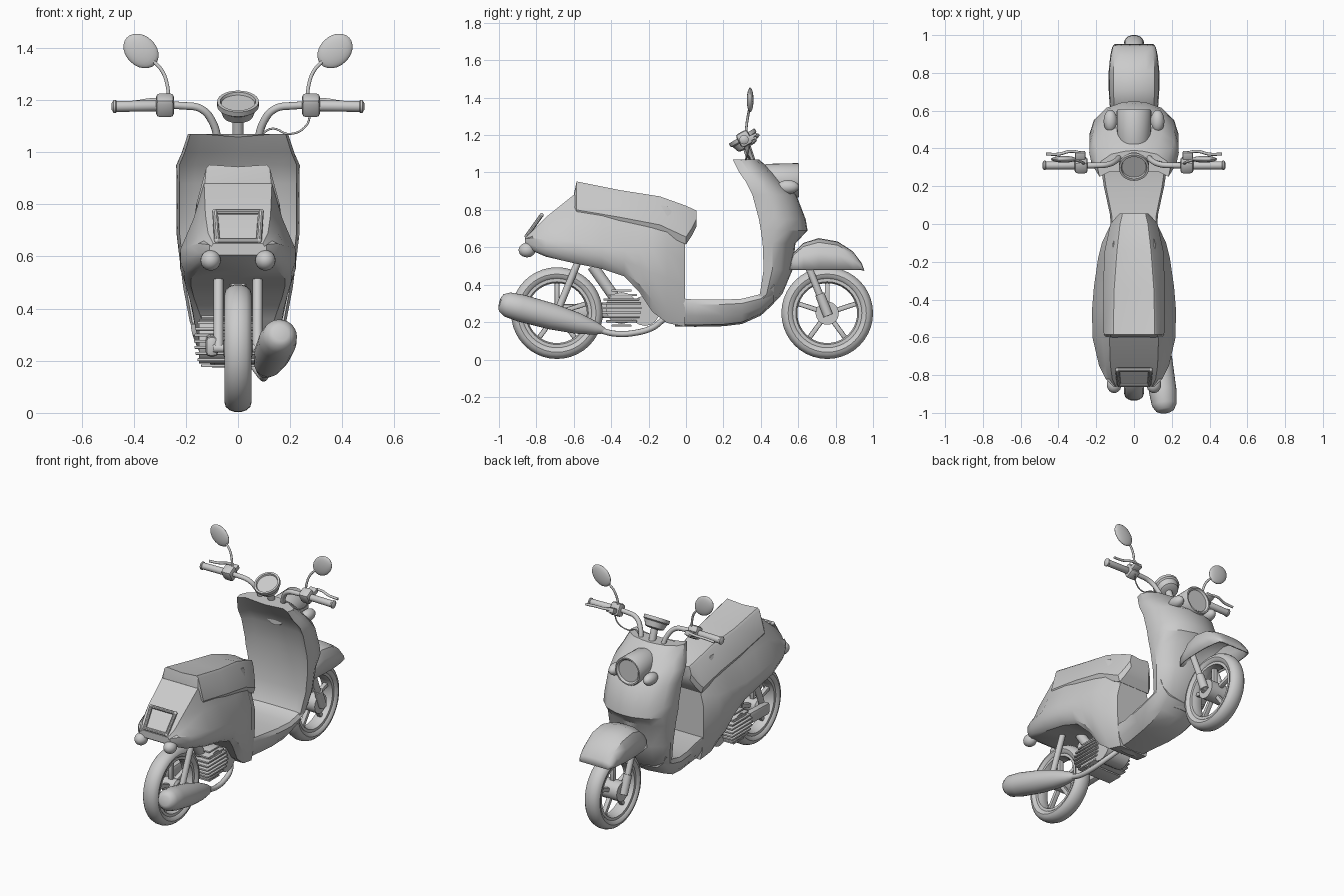
import bpy, bmesh, math
from mathutils import Vector, Matrix

if "Cube" in bpy.data.objects:
    bpy.data.objects.remove(bpy.data.objects["Cube"])

SIDES = (('left', -1), ('right', 1))


def finish(name, bm, angle=35):
    bmesh.ops.remove_doubles(bm, verts=bm.verts, dist=0.0005)
    bmesh.ops.recalc_face_normals(bm, faces=bm.faces)
    me = bpy.data.meshes.new(name)
    bm.to_mesh(me)
    bm.free()
    ob = bpy.data.objects.new(name, me)
    bpy.context.collection.objects.link(ob)
    bpy.ops.object.select_all(action='DESELECT')
    ob.select_set(True)
    bpy.context.view_layer.objects.active = ob
    bpy.ops.object.shade_smooth_by_angle(angle=math.radians(angle))
    return ob


def skin(name, rings, caps=True, loop=False, closed=True, angle=35):
    """Bridge consecutive rings of points."""
    bm = bmesh.new()
    vr = [[bm.verts.new(p) for p in r] for r in rings]
    n = len(vr[0])
    for a, b in zip(vr, vr[1:] + ([vr[0]] if loop else [])):
        for i in range(n if closed else n - 1):
            j = (i + 1) % n
            bm.faces.new((a[i], a[j], b[j], b[i]))
    if caps and not loop:
        bm.faces.new(vr[0])
        bm.faces.new(vr[-1])
    return finish(name, bm, angle)


def mirror_ring(half):
    return half + [(-x, y, z) for x, y, z in reversed(half) if x > 0]


def lathe(name, p0, p1, prof, n=28, loop=False):
    """Turn (distance fraction, radius) pairs about the axis p0-p1."""
    p0, p1 = Vector(p0), Vector(p1)
    q = (p1 - p0).to_track_quat('Z', 'Y')
    rings = [[p0.lerp(p1, t) + q @ Vector((r * math.cos(k * math.tau / n), r * math.sin(k * math.tau / n), 0))
              for k in range(n)] for t, r in prof]
    return skin(name, rings, loop=loop)


def rod(name, p0, p1, r, n=16):
    return lathe(name, p0, p1, [(0, r), (1, r)], n)


def tube(name, pts, r):
    cu = bpy.data.curves.new(name, 'CURVE')
    cu.dimensions, cu.bevel_depth, cu.bevel_resolution = '3D', r, 3
    cu.resolution_u, cu.use_fill_caps = 8, True
    sp = cu.splines.new('BEZIER')
    sp.bezier_points.add(len(pts) - 1)
    for b, p in zip(sp.bezier_points, pts):
        b.co = p
        b.handle_left_type = b.handle_right_type = 'AUTO'
    ob = bpy.data.objects.new(name, cu)
    bpy.context.collection.objects.link(ob)
    bpy.ops.object.select_all(action='DESELECT')
    ob.select_set(True)
    bpy.context.view_layer.objects.active = ob
    bpy.ops.object.convert(target='MESH')
    return bpy.context.object


def ball(name, c, size, rot=Matrix()):
    bm = bmesh.new()
    m = Matrix.Translation(c) @ rot @ Matrix.Diagonal((*size, 1))
    bmesh.ops.create_uvsphere(bm, u_segments=20, v_segments=12, radius=1, matrix=m)
    return finish(name, bm, 60)


def box(name, c, size, rot=Matrix(), bev=0.01):
    bm = bmesh.new()
    m = Matrix.Translation(c) @ rot @ Matrix.Diagonal((*size, 1))
    bmesh.ops.create_cube(bm, size=1, matrix=m)
    if bev:
        bmesh.ops.bevel(bm, geom=bm.edges[:], offset=bev, segments=2, affect='EDGES', profile=0.5)
    return finish(name, bm)


# rear bodywork: y, top, bottom, top half-width, max half-width, height of max, bottom half-width
body = [(-.86, .65, .605, .095, .11, .625, .09), (-.82, .69, .58, .115, .15, .63, .12),
        (-.75, .76, .55, .125, .185, .62, .15), (-.6, .88, .515, .13, .22, .61, .18),
        (-.45, .87, .485, .13, .222, .59, .18), (-.33, .85, .445, .125, .212, .57, .17),
        (-.25, .84, .36, .12, .2, .57, .14), (-.18, .83, .255, .115, .19, .57, .12),
        (-.1, .82, .195, .11, .17, .56, .11), (-.005, .70, .175, .09, .125, .5, .1)]
skin('rear_body', [mirror_ring([(0, y, t), (wt, y, t), (wt * .55 + wm * .45, y, t * .5 + zm * .5), (wm, y, zm + .02),
     (wm, y, zm * .65 + b * .35), (wb * .4 + wm * .6, y, zm * .2 + b * .8), (wb, y, b), (0, y, b)])
     for y, t, b, wt, wm, zm, wb in body])

# seat: y, top, bottom, top half-width, bottom half-width
seat = [(-.6, .88, .78, .128, .145), (-.585, .952, .76, .122, .16), (-.35, .905, .72, .117, .165),
        (-.14, .872, .68, .1, .155), (0, .822, .615, .082, .125), (.03, .808, .66, .074, .1), (.055, .797, .71, .068, .075)]
skin('seat', [mirror_ring([(0, y, t - .008), (wt * .9, y, t), (wt, y, t - .012),
     (wb, y, b + .04), (wb * .9, y, b), (0, y, b)]) for y, t, b, wt, wb in seat], angle=30)

# floorboard: y, top, bottom, half-width
floor = [(-.06, .33, .177, .12), (.05, .32, .175, .127), (.2, .32, .178, .16), (.3, .325, .19, .175),
         (.4, .35, .235, .18), (.47, .42, .3, .185)]
skin('floorboard', [mirror_ring([(0, y, t), (w * .93, y, t), (w, y, t - .025), (w * .88, y, t * .4 + b * .6),
     (w * .65, y, b + .01), (0, y, b)]) for y, t, b, w in floor])

# leg shield with front cowl: height, rear edge, nose, half-width, recess of inner face
shield = [(.27, .34, .44, .155, .0), (.35, .395, .515, .185, .005), (.48, .415, .57, .21, .015),
          (.62, .41, .585, .228, .025), (.69, .40, .65, .236, .03), (.75, .39, .64, .236, .035),
          (.88, .355, .59, .236, .045), (.95, .32, .51, .237, .045), (1.0, .285, .47, .215, .04),
          (1.07, .25, .39, .192, .03)]
skin('leg_shield', [mirror_ring([(0, a + d, z - .012 * (z > 1.05)), (w * .7, a + d * .8, z), (w * .95, a, z),
     (w, a * .7 + n * .3, z), (w * .9, a * .4 + n * .6, z), (w * .62, a * .14 + n * .86, z), (w * .25, n - .005, z),
     (0, n, z)]) for z, a, n, w, d in shield])

# front fender: an arched sheet
fender = [(.555, .485, .1), (.575, .565, .115), (.63, .62, .125), (.71, .645, .13), (.81, .627, .13),
          (.89, .575, .122), (.935, .515, .112), (.95, .475, .1)]
fo = skin('front_fender', [[(s * w * fx, y, z + (min(z, .48) - z) * fz)
     for s, fx, fz in ((-1, 1, 1), (-1, .97, .45), (-1, .82, .13), (-1, .5, .02), (1, 0, 0),
                       (1, .5, .02), (1, .82, .13), (1, .97, .45), (1, 1, 1))] for y, z, w in fender],
     caps=False, closed=False)
mod = fo.modifiers.new('thickness', 'SOLIDIFY')
mod.thickness, mod.offset = .008, 0

# wheels: tyre, rim, hub and five spokes
for nm, y in (('front', .755), ('rear', -.69)):
    c = Vector((0, y, .248))
    X = Vector((1, 0, 0))
    tyre = [(.5 + .5 * math.cos(a), .209 + .037 * math.sin(a)) for a in [k * math.tau / 14 for k in range(14)]]
    lathe(nm + '_tyre', c - X * .052, c + X * .052, tyre, 40, True)
    lathe(nm + '_rim', c - X * .038, c + X * .038, [(0, .192), (0, .168), (.3, .16), (.7, .16), (1, .168), (1, .192)], 40, True)
    lathe(nm + '_hub', c - X * .055, c + X * .055, [(0, .03), (.1, .045), (.9, .045), (1, .03)])
    rod(nm + '_axle', c - X * .095, c + X * .095, .017)
    for k in range(5):
        a = k * math.tau / 5 + math.pi / 2
        d = Vector((0, math.cos(a), math.sin(a)))
        box(f'{nm}_spoke_{k + 1}', c + d * .1, (.03, .026, .14), Matrix.Rotation(a - math.pi / 2, 4, 'X'), .006)
lathe('front_brake_disc', (-.07, .755, .248), (.07, .755, .248), [(0, .045), (0, .062), (1, .062), (1, .045)])

# paired parts
for nm, s in SIDES:
    rod(nm + '_fork_leg', (s * .078, .755, .248), (s * .078, .645, .52), .019)
    rod(nm + '_fork_lower', (s * .08, .76, .235), (s * .08, .715, .35), .026)
    rod(nm + '_rear_shock', (s * .075, -.69, .25), (s * .075, -.57, .54), .019)
    ball(nm + '_front_indicator', (s * .125, .545, .922), (.036, .06, .037))
    rod(nm + '_front_indicator_stem', (s * .08, .5, .92), (s * .12, .53, .922), .018)
    ball(nm + '_rear_indicator', (s * .105, -.85, .585), (.039, .045, .039))
    rod(nm + '_rear_indicator_stem', (s * .09, -.77, .61), (s * .105, -.85, .585), .016)
    tube(nm + '_handlebar', [(s * .075, .36, 1.03), (s * .095, .335, 1.11), (s * .14, .315, 1.165),
                             (s * .21, .31, 1.178), (s * .29, .31, 1.178)], .015)
    lathe(nm + '_grip', (s * .29, .31, 1.178), (s * .485, .31, 1.175),
          [(0, .018), (.03, .021), (.9, .021), (.92, .025), (.96, .025), (1, .012)], 16)
    box(nm + '_switch_box', (s * .28, .312, 1.18), (.07, .07, .08), Matrix.Rotation(.5, 4, 'X'), .016)
    box(nm + '_lever_mount', (s * .285, .36, 1.19), (.055, .05, .03), Matrix.Rotation(.4, 4, 'X'), .006)
    tube(nm + '_brake_lever', [(s * .27, .372, 1.2), (s * .33, .385, 1.2), (s * .40, .37, 1.19), (s * .465, .37, 1.185)], .008)
    tube(nm + '_mirror_stem', [(s * .265, .32, 1.2), (s * .272, .325, 1.26), (s * .29, .333, 1.31),
                               (s * .33, .342, 1.355)], .007)
    ball(nm + '_mirror', (s * .372, .343, 1.388), (.075, .018, .058), Matrix.Rotation(-s * .75, 4, 'Y'))

# headlight
lathe('headlight', (0, .38, .958), (0, .605, .958), [(0, .07), (.25, .088), (.97, .092), (1, .088), (1, .08), (.95, .07)])

# speedometer on its stem
rod('steering_stem', (0, .37, 1.0), (0, .32, 1.15), .022)
ax = Vector((0, -math.sin(.54), math.cos(.54)))
sc = Vector((0, .315, 1.165))
lathe('speedometer', sc - ax * .035, sc + ax * .035,
      [(0, .04), (.1, .058), (.6, .07), (.7, .08), (1, .08), (1, .068), (.85, .064)])
tube('brake_cable', [(.08, .35, 1.06), (.13, .33, 1.09), (.2, .32, 1.07), (.26, .33, 1.1), (.28, .34, 1.16)], .004)

# tail lamp frame on the sloping rear panel
corners = [(-.088, -.772, .772), (.088, -.772, .772), (.08, -.852, .66), (-.08, -.852, .66)]
for k in range(4):
    rod(f'tail_frame_{k + 1}', corners[k], corners[(k + 1) % 4], .011, 10)
    ball(f'tail_frame_corner_{k + 1}', corners[k], (.011, .011, .011))

# engine with horizontal cooling fins
ey, ez = -.345, .275
rod('engine_core', (-.15, ey, ez), (.08, ey, ez), .085)
for k in range(9):
    dz = (k - 4) * .0235
    h = math.sqrt(.108 ** 2 - dz ** 2)
    box(f'engine_fin_{k + 1}', (-.035, ey, ez + dz), (.16 + h, 2 * h, .011), bev=.003)
rod('crankcase', (-.09, -.22, .26), (.08, -.22, .26), .08)
box('swing_arm', (-.1, -.52, .26), (.05, .36, .08), Matrix.Rotation(.03, 4, 'X'), .02)
rod('engine_hanger', (0, -.5, .5), (0, -.38, .33), .03)

# exhaust
tube('exhaust_pipe', [(.03, -.12, .215), (.07, -.18, .17), (.09, -.27, .143), (.1, -.38, .138),
                      (.105, -.47, .16)], .016)
lathe('muffler', (.1, -.44, .155), (.165, -.995, .305),
      [(0, .017), (.08, .035), (.25, .056), (.5, .07), (.8, .073), (.93, .066), (.985, .048), (1, .03)])
box('muffler_bracket', (.1, -.66, .25), (.08, .05, .04))
